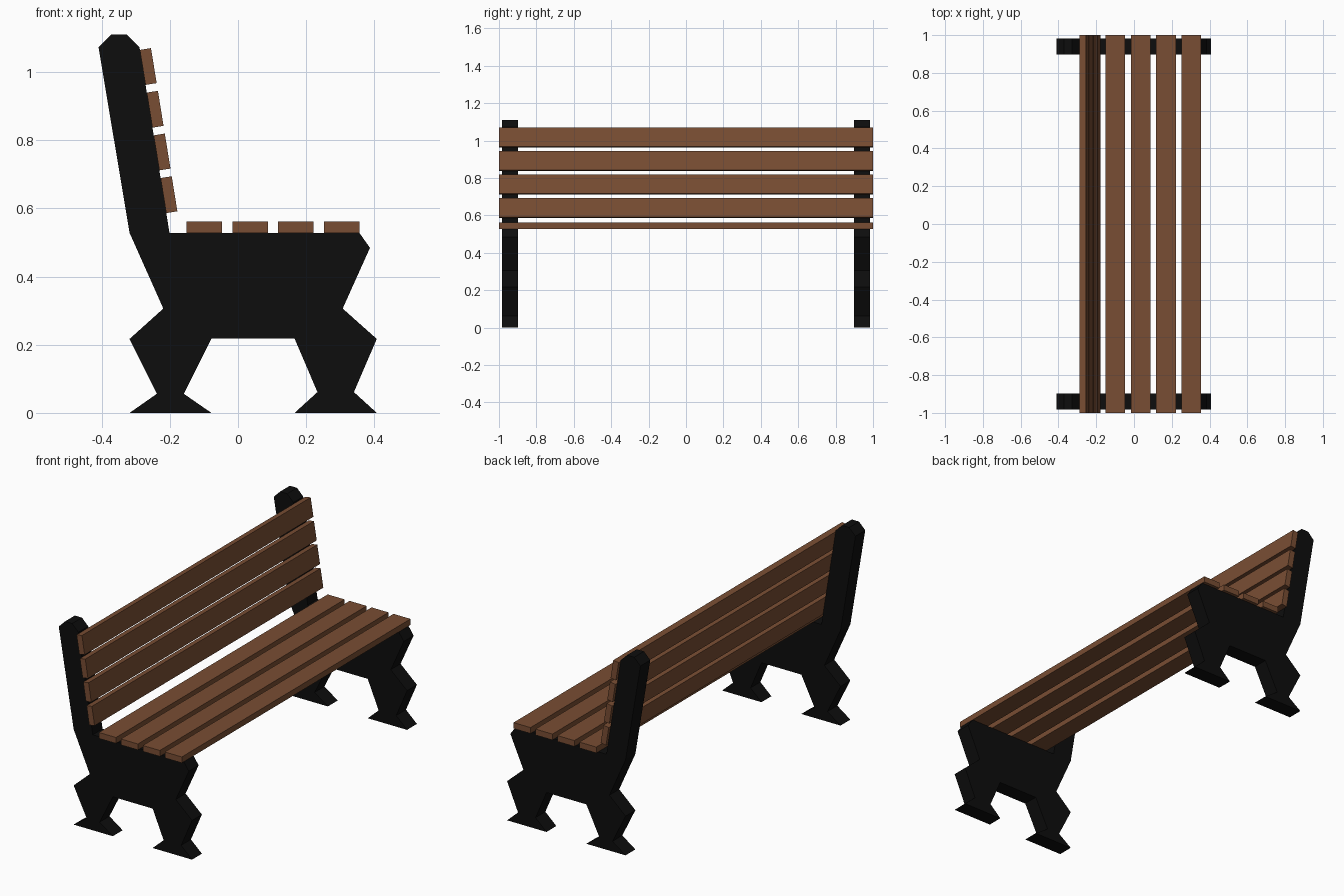
import bpy, bmesh, math
from mathutils import Matrix, Vector

if "Cube" in bpy.data.objects:
    bpy.data.objects.remove(bpy.data.objects["Cube"])


def make_material(name, color):
    m = bpy.data.materials.new(name)
    m.diffuse_color = color
    m.use_nodes = True
    m.node_tree.nodes["Principled BSDF"].inputs["Base Color"].default_value = m.diffuse_color
    return m


wood = make_material("brown_wood", (0.19, 0.075, 0.033, 1))
iron = make_material("black_iron", (0.004, 0.004, 0.004, 1))


def finish(bm, name, mat):
    bmesh.ops.recalc_face_normals(bm, faces=bm.faces)
    me = bpy.data.meshes.new(name)
    bm.to_mesh(me)
    bm.free()
    me.materials.append(mat)
    ob = bpy.data.objects.new(name, me)
    bpy.context.collection.objects.link(ob)
    return ob


# Side frame outline (x, z), clockwise from the top of the back post
OUTLINE = [
    (-0.409, 1.072), (-0.371, 1.11), (-0.327, 1.11), (-0.289, 1.072),
    (-0.201, 0.528), (0.356, 0.528), (0.387, 0.484), (0.307, 0.306),
    (0.407, 0.217), (0.340, 0.061), (0.407, 0.0), (0.166, 0.0),
    (0.233, 0.061), (0.166, 0.218), (-0.078, 0.218), (-0.159, 0.056),
    (-0.078, 0.0), (-0.318, 0.0), (-0.238, 0.056), (-0.318, 0.217),
    (-0.219, 0.306), (-0.318, 0.528),
]


def side_frame(name, y0, y1):
    bm = bmesh.new()
    face = bm.faces.new([bm.verts.new((x, y0, z)) for x, z in OUTLINE])
    ext = bmesh.ops.extrude_face_region(bm, geom=[face], use_keep_orig=True)
    verts = [g for g in ext["geom"] if isinstance(g, bmesh.types.BMVert)]
    bmesh.ops.translate(bm, verts=verts, vec=(0, y1 - y0, 0))
    finish(bm, name, iron)


side_frame("side_frame_front", -0.983, -0.897)
side_frame("side_frame_back", 0.897, 0.983)

# Slats: boxes running the full length of the bench
WIDTH, THICK = 0.104, 0.033


def slat(name, center, size, angle=0.0):
    bm = bmesh.new()
    bmesh.ops.create_cube(bm, size=1)
    mat = (Matrix.Translation(center) @ Matrix.Rotation(angle, 4, 'Y')
           @ Matrix.Diagonal((*size, 1)))
    bmesh.ops.transform(bm, matrix=mat, verts=bm.verts)
    finish(bm, name, wood)


# Seat slats resting on the frames
for i in range(4):
    slat(f"seat_slat_{i + 1}", Vector((-0.099 + i * 0.1343, 0, 0.528 + THICK / 2)),
         (WIDTH, 2, THICK))

# Back slats fixed along the leaning front edge of the posts
lean = math.atan2(0.088, 0.544)
for i in range(4):
    z = 0.640 + i * 0.1253
    x = -0.201 - (z - 0.528) * math.tan(lean) + THICK / 2 / math.cos(lean)
    slat(f"back_slat_{i + 1}", Vector((x, 0, z)), (THICK, 2, WIDTH), -lean)
